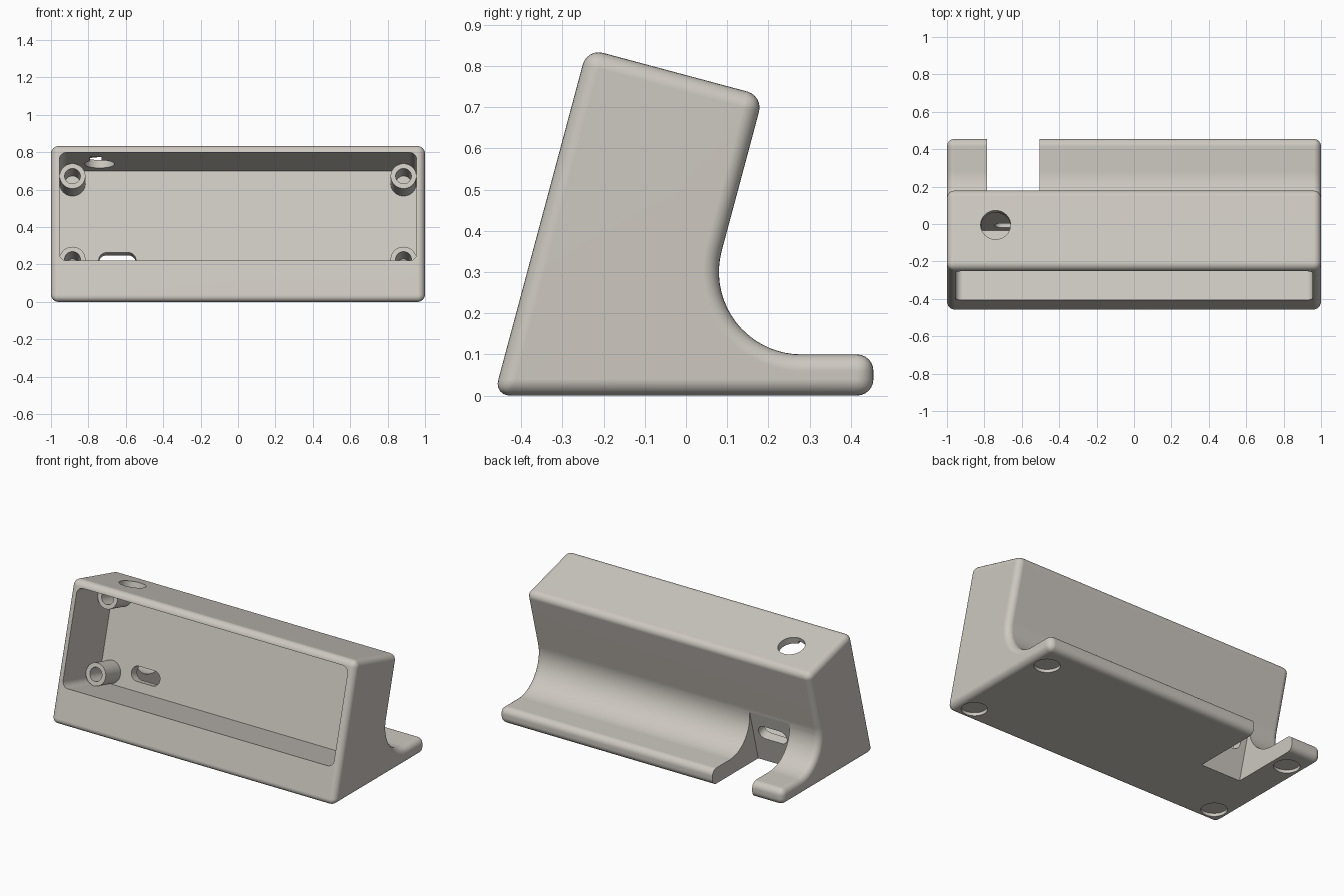
import bpy, bmesh, math
from mathutils import Matrix, Vector

if "Cube" in bpy.data.objects:
    bpy.data.objects.remove(bpy.data.objects["Cube"])

LEAN = math.radians(15)
SIN, COS = math.sin(LEAN), math.cos(LEAN)
FRONT_Y = -0.466          # where the front plane meets the ground
DEPTH, HEIGHT = 0.443, 0.872   # leaning block, along its own axes
FILLET = 0.04

# Leaning frame: x across, y into the body, z up along the front face
FRAME = Matrix.Translation((0, FRONT_Y, 0)) @ Matrix.Rotation(-LEAN, 4, 'X')

grey = bpy.data.materials.new("warm_grey")
grey.use_nodes = True
colour = (0.61, 0.58, 0.53, 1)
grey.diffuse_color = colour
grey.node_tree.nodes["Principled BSDF"].inputs["Base Color"].default_value = colour


def make_object(name, bm, matrix=Matrix.Identity(4)):
    bmesh.ops.transform(bm, matrix=matrix, verts=bm.verts)
    bmesh.ops.recalc_face_normals(bm, faces=bm.faces)
    mesh = bpy.data.meshes.new(name)
    bm.to_mesh(mesh)
    bm.free()
    mesh.materials.append(grey)
    obj = bpy.data.objects.new(name, mesh)
    bpy.context.collection.objects.link(obj)
    return obj


def box(name, low, high, radius=0.0):
    """Box in the leaning frame, its depth edges rounded."""
    bm = bmesh.new()
    low, high = Vector(low), Vector(high)
    size = high - low
    bmesh.ops.create_cube(bm, size=1, matrix=Matrix.Translation((low + high) / 2)
                          @ Matrix.Diagonal((*size, 1)))
    if radius:
        edges = [e for e in bm.edges
                 if abs(e.verts[0].co.y - e.verts[1].co.y) > size.y / 2]
        bmesh.ops.bevel(bm, geom=edges, offset=radius, segments=8,
                        profile=0.5, affect='EDGES')
    return make_object(name, bm, FRAME)


def cylinder(name, centre, radius, length, matrix=Matrix.Identity(4), turn=0):
    bm = bmesh.new()
    bmesh.ops.create_cone(bm, cap_ends=True, segments=40, radius1=radius,
                          radius2=radius, depth=length,
                          matrix=Matrix.Translation(centre) @ Matrix.Rotation(turn, 4, 'X'))
    return make_object(name, bm, matrix)


def apply(obj, modifier):
    bpy.context.view_layer.objects.active = obj
    bpy.ops.object.modifier_apply(modifier=modifier.name)


def cut(obj, cutter):
    mod = obj.modifiers.new("cut", 'BOOLEAN')
    mod.operation, mod.solver, mod.object = 'DIFFERENCE', 'EXACT', cutter
    apply(obj, mod)
    bpy.data.objects.remove(cutter)


def finish(obj):
    bpy.ops.object.select_all(action='DESELECT')
    obj.select_set(True)
    bpy.context.view_layer.objects.active = obj
    bpy.ops.object.shade_smooth_by_angle(angle=math.radians(30))
    obj.modifiers.new("even_shading", 'WEIGHTED_NORMAL').keep_sharp = True


# Body: side profile with a concave back, extruded across the width
def leaning(d, u):
    return FRAME @ Vector((0, d, u))

SWEEP, FOOT_TOP = 0.2, 0.1
back_top = leaning(DEPTH, HEIGHT)
arc_z = FOOT_TOP + SWEEP
arc_y = back_top.y - (back_top.z - arc_z) * math.tan(LEAN) + SWEEP / COS
profile = [(FRONT_Y, 0), (0.455, 0), (0.455, FOOT_TOP)]
STEPS = 18
for i in range(STEPS + 1):
    a = math.radians(270 - 105 * i / STEPS)
    profile.append((arc_y + SWEEP * math.cos(a), arc_z + SWEEP * math.sin(a)))
for corner in (back_top, leaning(0, HEIGHT)):
    profile.append((corner.y, corner.z))

bm = bmesh.new()
side = bm.faces.new([bm.verts.new((-1, y, z)) for y, z in profile])
extruded = bmesh.ops.extrude_face_region(bm, geom=[side])["geom"]
bmesh.ops.translate(bm, vec=(2, 0, 0),
                    verts=[g for g in extruded if isinstance(g, bmesh.types.BMVert)])
body = make_object("stand_body", bm)
bevel = body.modifiers.new("fillet", 'BEVEL')
bevel.width, bevel.segments = FILLET, 6
bevel.limit_method, bevel.angle_limit = 'ANGLE', math.radians(30)
bevel.use_clamp_overlap = False
apply(body, bevel)

# Front cavity
POCKET, FLOOR, CEILING, WALL = 0.385, 0.228, 0.828, 0.955
cut(body, box("cavity_cutter", (-WALL, -0.1, FLOOR), (WALL, POCKET, CEILING), 0.04))

# Gap in the rear foot, in line with the back face
cut(body, box("gap_cutter", (-0.785, DEPTH + 0.001, -0.3), (-0.505, 1.2, 0.46)))

# Cable slot through the back wall
cut(body, box("slot_cutter", (-0.745, 0.3, 0.287), (-0.545, 0.52, 0.377), 0.0445))

# Button hole through the top, with a small key groove
cut(body, cylinder("button_cutter", (-0.74, 0.244, HEIGHT), 0.08, 0.2, FRAME))
cut(body, box("groove_cutter", (-0.79, 0.1, 0.8), (-0.73, 0.2, 0.845)))

# Round recesses for pads underneath
for x in (-0.885, 0.885):
    for y in (-0.35, 0.29):
        cut(body, cylinder("pad_cutter", (x, y, 0), 0.075, 0.04))
finish(body)

# Hollow screw posts in the cavity corners
for side_name, x in (("right", -0.885), ("left", 0.885)):
    for level, u in (("lower", 0.298), ("upper", 0.758)):
        middle = (x, 0.31, u)
        post = cylinder(f"{level}_{side_name}_screw_post", middle, 0.069, 0.16,
                        FRAME, math.pi / 2)
        cut(post, cylinder("bore_cutter", middle, 0.042, 0.3, FRAME, math.pi / 2))
        finish(post)
